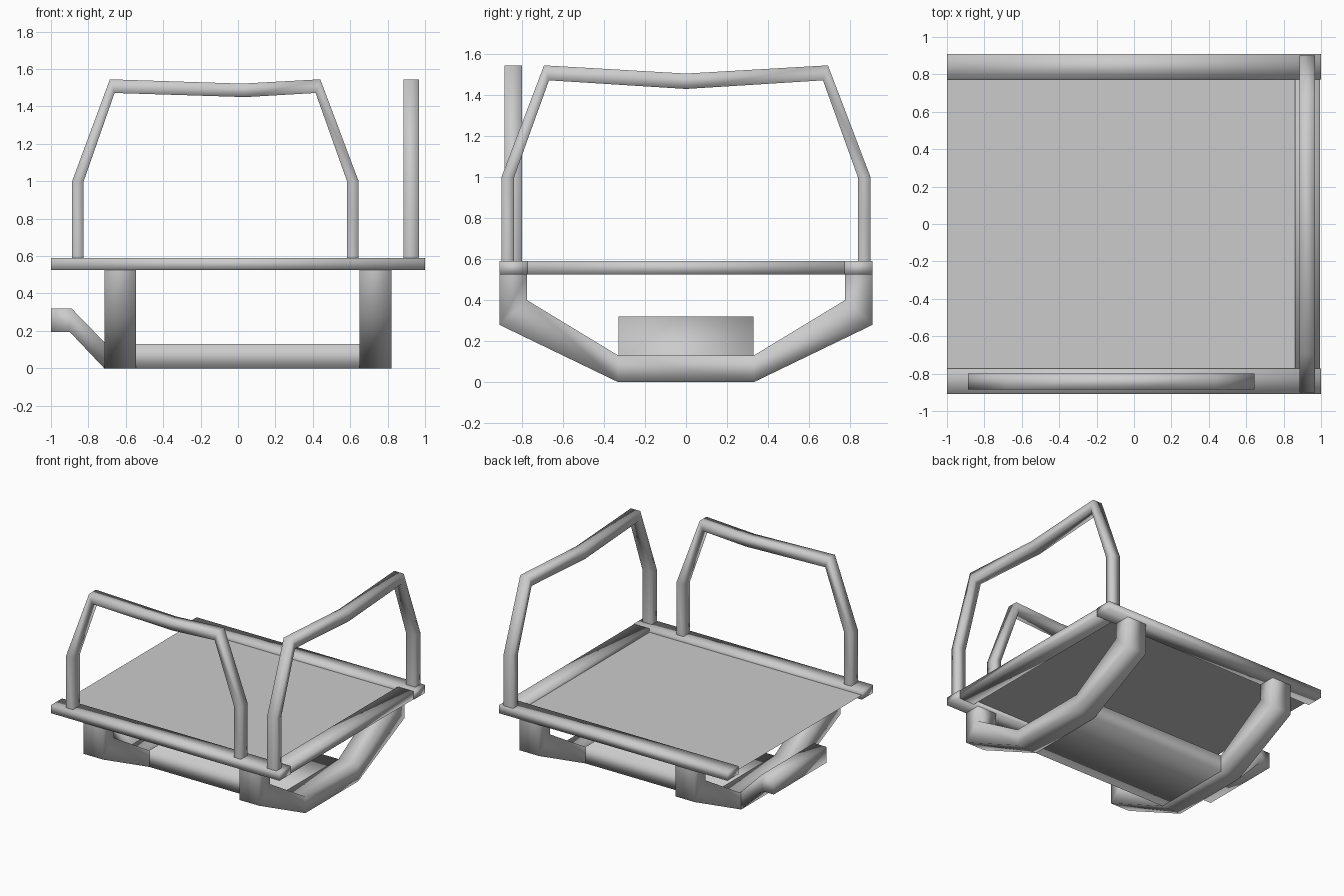
import bpy, bmesh

if "Cube" in bpy.data.objects:
    bpy.data.objects.remove(bpy.data.objects["Cube"])


def bar(name, outer, inner, a, b, axis, caps=True):
    """Four-sided bar following paired outer/inner outlines, spanning a..b on the given axis."""
    def point(p, w):
        return (w, p[0], p[1]) if axis == 'X' else (p[0], w, p[1])
    bm = bmesh.new()
    rings = [[bm.verts.new(point(p, w)) for p, w in ((o, a), (o, b), (i, b), (i, a))]
             for o, i in zip(outer, inner)]
    for r, s in zip(rings, rings[1:]):
        for k in range(4):
            n = (k + 1) % 4
            bm.faces.new((r[k], r[n], s[n], s[k]))
    if caps:
        bm.faces.new(rings[0])
        bm.faces.new(rings[-1])
    bmesh.ops.recalc_face_normals(bm, faces=bm.faces[:])
    mesh = bpy.data.meshes.new(name)
    bm.to_mesh(mesh)
    bm.free()
    for f in mesh.polygons:
        f.use_smooth = True
    ob = bpy.data.objects.new(name, mesh)
    bpy.context.collection.objects.link(ob)
    return ob


def mirrored(pts):
    """Complete a half outline (ordered from the side to the middle) across zero."""
    return pts + [(-u, z) for u, z in reversed(pts) if u != 0]


# Deck panel
bpy.ops.mesh.primitive_plane_add(size=1, location=(-0.06, 0, 0.56))
deck = bpy.context.object
deck.name = "deck_panel"
deck.scale = (1.88, 1.56, 1)

# Deck edge rails
for name, y0, y1 in (("front_rail", -0.91, -0.773), ("back_rail", 0.773, 0.91)):
    bar(name, [(-1, 0.525), (1, 0.525)], [(-1, 0.59), (1, 0.59)], y0, y1, 'Y')
bar("right_rail", [(-0.775, 0.525), (0.775, 0.525)], [(-0.775, 0.59), (0.775, 0.59)],
    0.86, 0.995, 'X')

# U-shaped under frames
for name, x0, x1 in (("left_under_frame", -0.715, -0.545), ("right_under_frame", 0.65, 0.822)):
    bar(name, mirrored([(0.91, 0.525), (0.91, 0.28), (0.33, 0)]),
        mirrored([(0.775, 0.525), (0.775, 0.40), (0.33, 0.13)]), x0, x1, 'X', caps=False)

# Wide bottom beam and raised step at its left end
bar("bottom_beam", [(-0.545, 0), (0.65, 0)], [(-0.545, 0.13), (0.65, 0.13)],
    -0.33, 0.33, 'Y', caps=False)
step = bar("end_step", [(-1, 0.195), (-0.9, 0.195), (-0.715, 0)],
           [(-1, 0.32), (-0.89, 0.32), (-0.705, 0.13)], -0.33, 0.33, 'Y')

# Guard hoops
bar("front_hoop",
    [(-0.887, 0.58), (-0.887, 1.0), (-0.685, 1.545), (0.02, 1.522), (0.44, 1.545),
     (0.645, 1.0), (0.645, 0.58)],
    [(-0.825, 0.58), (-0.825, 1.0), (-0.66, 1.472), (0.04, 1.45), (0.415, 1.472),
     (0.583, 1.0), (0.583, 0.58)], -0.885, -0.80, 'Y', caps=False)
bar("right_hoop",
    mirrored([(0.90, 0.58), (0.90, 1.0), (0.692, 1.545), (0, 1.505)]),
    mirrored([(0.838, 0.58), (0.838, 1.0), (0.668, 1.472), (0, 1.43)]),
    0.885, 0.967, 'X', caps=False)
